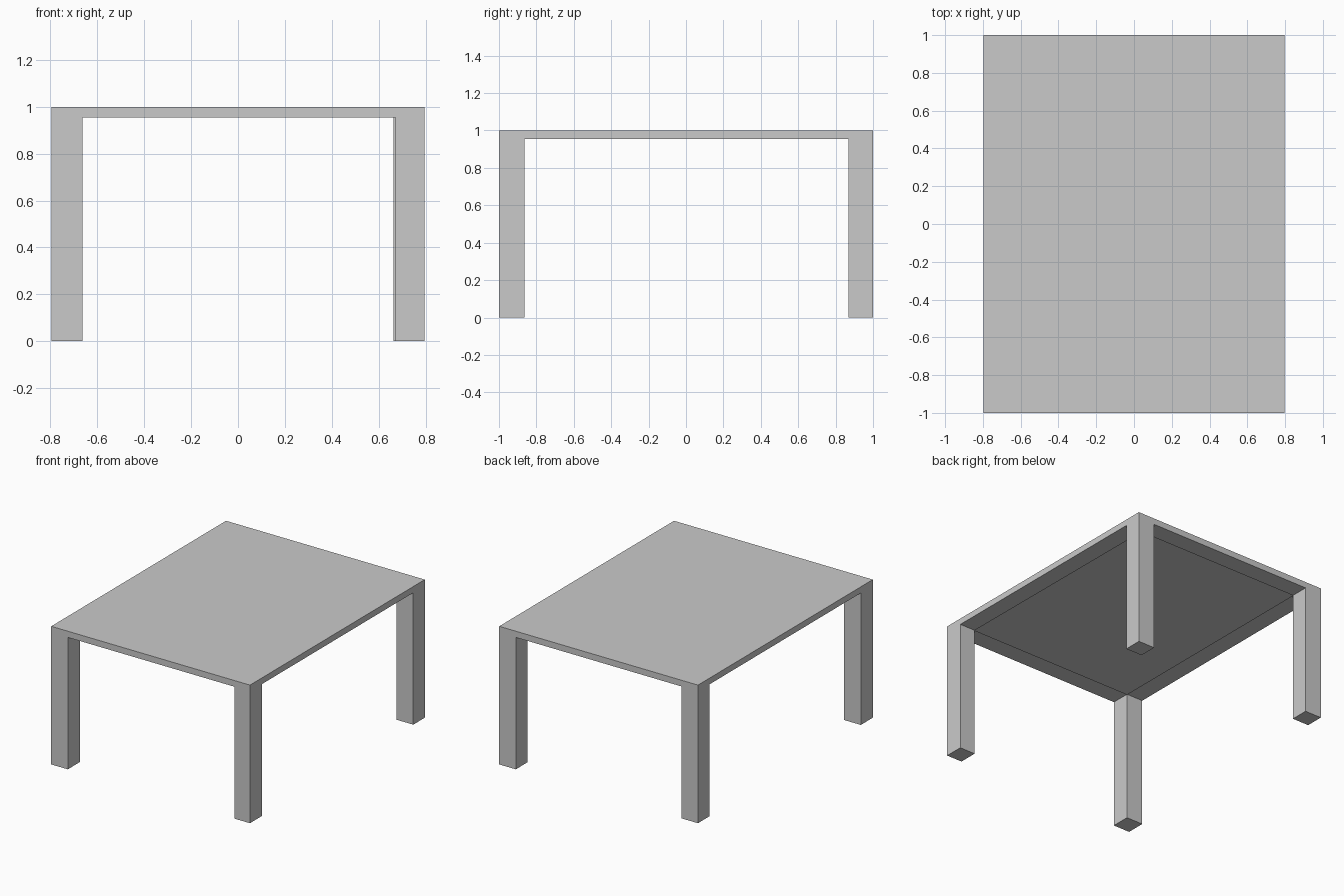
import bpy
import bmesh

if "Cube" in bpy.data.objects:
    bpy.data.objects.remove(bpy.data.objects["Cube"])

HALF_X, HALF_Y = 0.796, 1.0
HEIGHT, UNDERSIDE = 1.0, 0.955

# Grid lines that separate the legs from the open span
Y_LINES = [-HALF_Y, -0.863, 0.868, HALF_Y]
LEFT_INNER, RIGHT_INNER_FRONT, RIGHT_INNER_BACK = -0.663, 0.671, 0.663

grey = bpy.data.materials.new("plain_grey")
grey.diffuse_color = (0.59, 0.59, 0.59, 1.0)
grey.use_nodes = True
grey.node_tree.nodes["Principled BSDF"].inputs["Base Color"].default_value = grey.diffuse_color

bm = bmesh.new()

# Underside of the table top: 3 x 3 cells, with a leg in each corner cell
rows = []
for j, y in enumerate(Y_LINES):
    right = RIGHT_INNER_FRONT if j < 2 else RIGHT_INNER_BACK
    rows.append([bm.verts.new((x, y, UNDERSIDE))
                 for x in (-HALF_X, LEFT_INNER, right, HALF_X)])
cells = {}
for j in range(3):
    for i in range(3):
        cells[i, j] = bm.faces.new((rows[j][i], rows[j + 1][i],
                                    rows[j + 1][i + 1], rows[j][i + 1]))

# Thickness of the table top
slab = bmesh.ops.extrude_face_region(bm, geom=list(cells.values()),
                                     use_keep_orig=True)["geom"]
for v in slab:
    if isinstance(v, bmesh.types.BMVert):
        v.co.z = HEIGHT
bmesh.ops.dissolve_faces(
    bm, faces=[f for f in slab if isinstance(f, bmesh.types.BMFace)])

# Four legs pulled down from the corner cells
for i in (0, 2):
    for j in (0, 2):
        leg = bmesh.ops.extrude_face_region(bm, geom=[cells[i, j]])["geom"]
        for v in leg:
            if isinstance(v, bmesh.types.BMVert):
                v.co.z = 0.0
        if cells[i, j].is_valid:
            bmesh.ops.delete(bm, geom=[cells[i, j]], context='FACES_ONLY')

# Outward normals, then open the middle so only a rim remains below the top
bmesh.ops.recalc_face_normals(bm, faces=bm.faces[:])
bmesh.ops.delete(bm, geom=[cells[1, 1]], context='FACES_ONLY')

mesh = bpy.data.meshes.new("table")
bm.to_mesh(mesh)
bm.free()
mesh.materials.append(grey)
bpy.context.collection.objects.link(bpy.data.objects.new("table", mesh))
